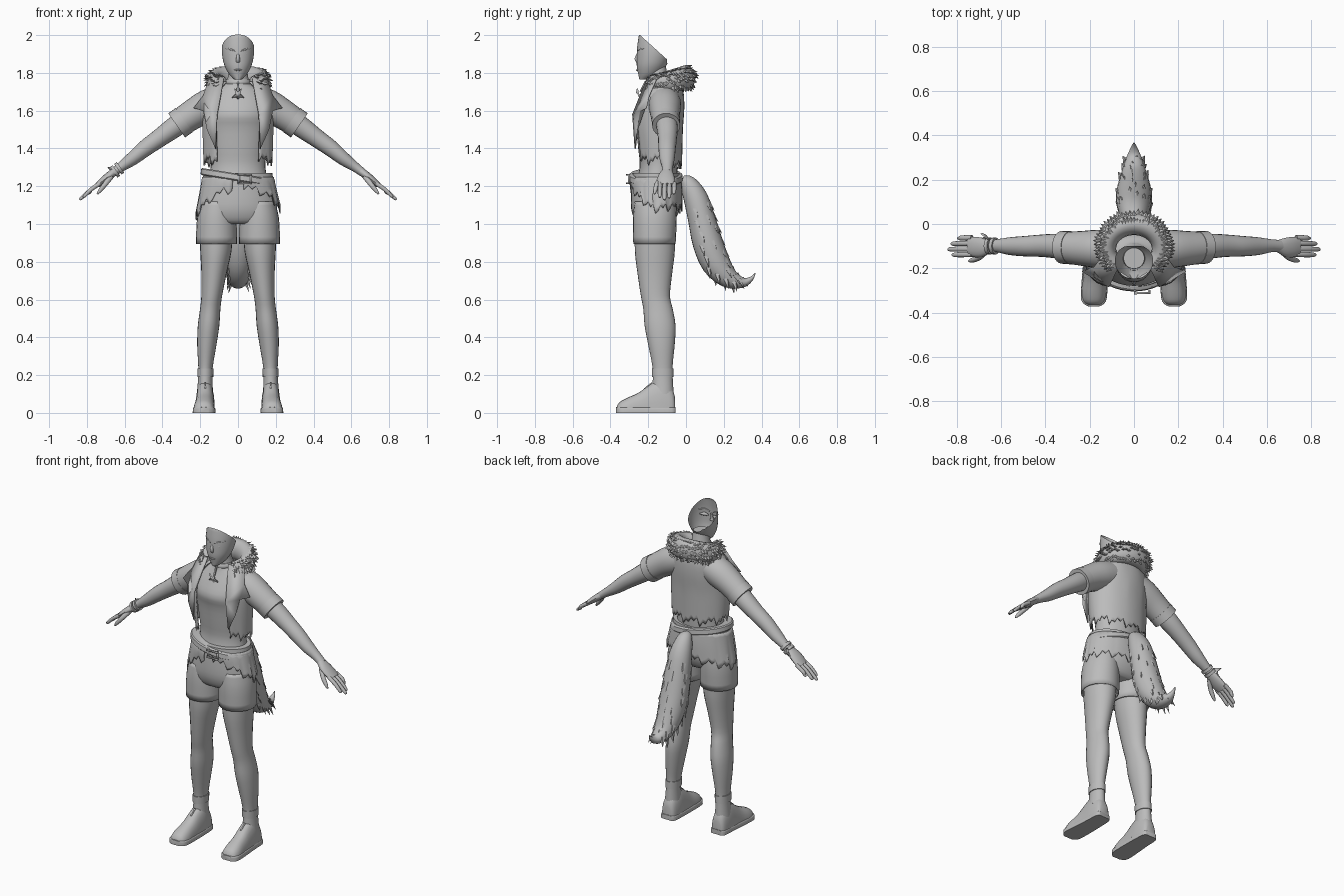
import bpy, bmesh, math, random
from mathutils import Vector

random.seed(4)
X, Y, Z = Vector((1, 0, 0)), Vector((0, 1, 0)), Vector((0, 0, 1))
grey = bpy.data.materials.new("plain_grey")
grey.diffuse_color = (0.5, 0.5, 0.5, 1)


def finish(name, bm, mirror=False, thick=0):
    bmesh.ops.recalc_face_normals(bm, faces=bm.faces)
    me = bpy.data.meshes.new(name)
    bm.to_mesh(me)
    bm.free()
    ob = bpy.data.objects.new(name, me)
    bpy.context.collection.objects.link(ob)
    me.materials.append(grey)
    if thick:
        ob.modifiers.new("thickness", "SOLIDIFY").thickness = thick
    if mirror:
        ob.modifiers.new("mirror", "MIRROR").use_mirror_merge = False
    return ob


def smooth_rows(rows, k):
    """Catmull-Rom interpolation between cross-sections."""
    out = []
    for i in range(len(rows) - 1):
        a, b, c, d = (rows[max(i - 1, 0)], rows[i], rows[i + 1], rows[min(i + 2, len(rows) - 1)])
        for j in range(k):
            t = j / k
            out.append([0.5 * (2 * q + (r - p) * t + (2 * p - 5 * q + 4 * r - s) * t * t
                               + (3 * q - p - 3 * r + s) * t ** 3) for p, q, r, s in zip(a, b, c, d)])
    return out + [list(rows[-1])]


def loft(name, rows, u=X, upright=False, k=3, n=24, arc=None, caps=True, power=2,
         hem=None, floor=False, build=True, **kw):
    """Rows of (x, y, z, half width along u, half width across) joined into a skin."""
    rows = smooth_rows(rows, k)
    bm = bmesh.new()
    pts = [Vector(r[:3]) for r in rows]
    a0, a1 = arc or (0, 360)
    cols = n + 1 if arc else n
    rings = []
    for i, r in enumerate(rows):
        t = Z if upright else (pts[min(i + 1, len(pts) - 1)] - pts[max(i - 1, 0)]).normalized()
        v = t.cross(u).normalized()
        ring = []
        for j in range(cols):
            a = math.radians(a0 + (a1 - a0) * j / n)
            c, s = math.cos(a), math.sin(a)
            p = (pts[i] + u * r[3] * math.copysign(abs(c) ** (2 / power), c)
                 + v * r[4] * math.copysign(abs(s) ** (2 / power), s))
            if hem:
                p.z += hem(a, j) * i / (len(rows) - 1)
            if floor:
                p.z = max(p.z, 0)
            ring.append(bm.verts.new(p))
        rings.append(ring)
    for p, q in zip(rings, rings[1:]):
        for j in range(n):
            m = (j + 1) % cols
            bm.faces.new((p[j], p[m], q[m], q[j]))
    if caps and not arc:
        bm.faces.new(rings[0])
        bm.faces.new(rings[-1])
    return finish(name, bm, **kw) if build else bm


def upright(name, rows, **kw):
    """Rows of (z, x, y, half width, half depth)."""
    return loft(name, [(x, y, z, a, b) for z, x, y, a, b in rows], upright=True, **kw)


def plate(name, pts, thick=0.008, **kw):
    bm = bmesh.new()
    bm.faces.new([bm.verts.new(p) for p in pts])
    return finish(name, bm, thick=thick, **kw)


def tuft(bm, base, direction, r, length):
    """Pointed lock of fur."""
    q = Vector(direction).to_track_quat("Z", "Y")
    ring = [bm.verts.new(Vector(base) + q @ Vector((r * math.cos(a), r * 0.6 * math.sin(a), 0)))
            for a in (0, 1.57, 3.14, 4.71)]
    tip = bm.verts.new(Vector(base) + q @ Vector((0, 0, length)))
    for j in range(4):
        bm.faces.new((ring[j], ring[(j + 1) % 4], tip))


# Torso and neck
upright("torso", [(1.20, 0, -.16, .165, .11), (1.30, 0, -.145, .145, .10), (1.40, 0, -.148, .152, .105),
                  (1.51, 0, -.15, .165, .115), (1.58, 0, -.157, .17, .122), (1.65, 0, -.14, .165, .108),
                  (1.71, 0, -.135, .12, .08), (1.75, 0, -.145, .062, .058), (1.84, 0, -.155, .047, .047)],
        n=32)

# Face shell, open along a slanted cut at the back
bm = upright("face", [(1.765, 0, -.225, .018, .022), (1.79, 0, -.20, .045, .052), (1.83, 0, -.185, .068, .075),
                      (1.87, 0, -.175, .080, .086), (1.92, 0, -.165, .086, .095), (1.97, 0, -.165, .083, .089),
                      (2.01, 0, -.165, .072, .078), (2.05, 0, -.165, .03, .03)], n=32, build=False)
for co, no in (((0, -.243, 2.0), (0, .14, .155)), ((0, -.10, 1.86), (0, 1, .1))):
    bmesh.ops.bisect_plane(bm, geom=bm.verts[:] + bm.edges[:] + bm.faces[:],
                           plane_co=co, plane_no=no, clear_outer=True)
finish("face", bm)
loft("nose", [(0, -.253, 1.905, .006, .006), (0, -.262, 1.875, .010, .011), (0, -.255, 1.858, .012, .008)], n=10)
loft("eye", [(.018, -.248, 1.893, .004, .006), (.038, -.240, 1.898, .011, .010), (.06, -.222, 1.899, .003, .005)],
     u=Z, n=10, mirror=True)
loft("brow", [(.012, -.257, 1.913, .004, .004), (.04, -.248, 1.925, .005, .004), (.068, -.222, 1.928, .002, .003)],
     u=Z, n=8, mirror=True)
loft("mouth", [(-.022, -.246, 1.817, .003, .006), (0, -.258, 1.815, .006, .006), (.022, -.246, 1.817, .003, .006)],
     u=Z, n=8)

# Choker and star pendant
upright("choker", [(1.742, 0, -.15, .066, .062), (1.752, 0, -.15, .068, .064), (1.768, 0, -.15, .06, .058)], n=24)
plate("pendant", [((.033 if j % 2 == 0 else .012) * math.sin(j * math.pi / 5),
                   -.245 + .012 * math.cos(j * math.pi / 5),
                   1.685 - (.042 if j % 2 == 0 else .014) * math.cos(j * math.pi / 5)) for j in range(10)])
loft("pendant_cord", [(0, -.213, 1.755, .006, .006), (0, -.24, 1.70, .007, .006)], n=8)

# Open vest with a ragged hem, lapels and short sleeves
upright("vest", [(1.755, 0, -.115, .10, .085), (1.70, 0, -.125, .172, .112), (1.62, 0, -.143, .188, .134),
                 (1.52, 0, -.15, .188, .134), (1.42, 0, -.147, .186, .128), (1.33, 0, -.143, .182, .122)],
        arc=(-52, 232), n=48, thick=.008,
        hem=lambda a, j: (.0, .03, .012, .035, -.02, .01)[j % 6] - .02 * max(0, math.sin(a)))
plate("lapel", [(.075, -.205, 1.78), (.155, -.16, 1.77), (.185, -.20, 1.68), (.235, -.215, 1.615),
                (.185, -.245, 1.60), (.165, -.262, 1.50), (.12, -.272, 1.40), (.112, -.285, 1.58)], mirror=True)
loft("sleeve", [(.08, -.115, 1.655, .085, .085), (.16, -.112, 1.625, .086, .087), (.24, -.11, 1.58, .078, .079),
                (.32, -.105, 1.525, .070, .073)], u=Y, mirror=True)
loft("sleeve_cuff", [(.285, -.107, 1.55, .075, .078), (.325, -.105, 1.522, .074, .078)], u=Y, k=1, mirror=True)

# Fur collar
collar = []
for i in range(13):
    a = math.radians(-135 + 22.5 * i)
    c = math.cos(a)
    collar.append((.122 * math.sin(a), -.105 + .105 * c, 1.755 + .02 * c, .055 + .012 * c, .042 + .008 * c))
loft("fur_collar", collar, u=Z, n=16)
bm = bmesh.new()
for x, y, z, h, w in smooth_rows(collar, 4):
    out = Vector((x, y + .105, 0)).normalized()
    for e in (-50, 0, 35, 75):
        e = math.radians(e + random.uniform(-15, 15))
        d = out * math.cos(e) + Z * math.sin(e)
        base = Vector((x, y, z)) + out * w * .85 * math.cos(e) + Z * h * .85 * math.sin(e)
        tuft(bm, base, d * .6 + out * .3 - Z * .5, .016, random.uniform(.022, .036))
finish("fur_tufts", bm)

# Arms and hands
loft("arm", [(.24, -.11, 1.58, .058, .058), (.34, -.10, 1.51, .056, .055), (.42, -.098, 1.452, .05, .048),
             (.49, -.10, 1.402, .046, .044), (.56, -.10, 1.345, .040, .036), (.62, -.098, 1.302, .029, .026),
             (.66, -.10, 1.272, .028, .022)], u=Y, n=20, mirror=True)
loft("palm", [(.645, -.10, 1.283, .026, .021), (.68, -.105, 1.257, .042, .021), (.715, -.104, 1.229, .046, .019),
              (.745, -.10, 1.205, .042, .014)], u=Y, n=16, mirror=True)
for i, reach in enumerate((.795, .825, .838, .82)):
    y = -.062 - .025 * i
    loft("finger", [(.73, y, 1.215, .012, .012), (.775, y - .001, 1.185, .012, .011),
                    (reach - .01, y - .002, 1.182 - (reach - .775) * .7, .010, .009),
                    (reach, y - .002, 1.172 - (reach - .775) * .7, .004, .004)], u=Y, n=10, mirror=True)
loft("thumb", [(.67, -.125, 1.255, .016, .016), (.70, -.152, 1.215, .014, .014), (.73, -.163, 1.178, .011, .011),
               (.745, -.167, 1.158, .004, .004)], u=Y, n=10, mirror=True)
# Bracelet on one wrist, with a tied knot
for s in (0, .022):
    loft("bracelet", [(-.622 - s, -.099, 1.30 - s * .75, .038, .034), (-.636 - s, -.099, 1.29 - s * .75, .038, .034)],
         u=Y, k=1, n=16)
plate("bracelet_knot", [(-.65, -.07, 1.30), (-.685, -.04, 1.30), (-.665, -.05, 1.275), (-.68, -.06, 1.255)])

# Shorts
upright("shorts_hips", [(1.27, 0, -.158, .182, .124), (1.17, 0, -.16, .195, .13), (1.08, 0, -.162, .207, .128),
                        (1.02, 0, -.165, .19, .105), (1.0, 0, -.165, .15, .08)], n=32)
upright("shorts_leg", [(1.12, .11, -.163, .085, .108), (1.03, .113, -.165, .104, .116),
                       (.895, .114, -.167, .109, .112)], caps=False, thick=.008, mirror=True)

# Torn waist cloth, belt and buckle
upright("waist_cloth", [(1.25, 0, -.16, .19, .133), (1.16, 0, -.16, .205, .14), (1.05, 0, -.157, .226, .138)],
        arc=(-82, 262), n=60, thick=.006,
        hem=lambda a, j: (.13 * max(0, -math.sin(a)) ** 1.5 + .03 * max(0, math.sin(a))
                          + (0, .025, .008, .03, -.015)[j % 5] + .02 * math.cos(a)))
belt = upright("belt", [(1.228, 0, -.16, .192, .138), (1.234, 0, -.16, .198, .144), (1.260, 0, -.16, .195, .141),
                        (1.266, 0, -.16, .188, .134)], k=1, n=40)
for v in belt.data.vertices:
    v.co.z -= .16 * v.co.x
for x0, x1, z0, z1 in ((0, .075, 1.256, 1.264), (0, .075, 1.212, 1.22), (0, .01, 1.212, 1.264), (.065, .075, 1.212, 1.264)):
    plate("buckle", [(x0, -.308, z0), (x1, -.306, z0), (x1, -.306, z1), (x0, -.308, z1)], thick=.009)

# Legs with ankle bands
upright("leg", [(1.0, .115, -.165, .09, .105), (.86, .117, -.165, .083, .106), (.74, .127, -.165, .067, .092),
                (.62, .139, -.162, .055, .077), (.55, .147, -.148, .054, .078), (.46, .156, -.137, .057, .082),
                (.36, .165, -.13, .051, .070), (.26, .171, -.125, .040, .055), (.20, .173, -.123, .037, .052),
                (.10, .175, -.123, .043, .058)], mirror=True)
upright("ankle_band", [(.235, .172, -.124, .042, .057), (.19, .173, -.123, .042, .057)], k=1, mirror=True)

# Shoes with flat soles
loft("shoe", [(.174, -.058, 0, .032, .08), (.174, -.075, 0, .045, .13), (.174, -.13, 0, .051, .175),
              (.175, -.19, 0, .052, .15), (.177, -.25, 0, .054, .108), (.18, -.31, 0, .057, .08),
              (.181, -.35, 0, .049, .058), (.181, -.366, 0, .03, .035)], floor=True, power=2.4, mirror=True)
loft("sole", [(.174, -.055, 0, .034, .03), (.174, -.075, 0, .049, .03), (.174, -.16, 0, .054, .03),
              (.178, -.27, 0, .059, .03), (.181, -.335, 0, .058, .03), (.181, -.36, 0, .045, .03),
              (.181, -.371, 0, .025, .03)], floor=True, power=8, mirror=True)
plate("shoe_lace", [(.170, -.222, .13), (.178, -.222, .13), (.178, -.183, .162), (.170, -.183, .162)], mirror=True)

# Bushy tail with loose locks
tail = [(0, -.02, 1.235, .025, .022), (0, .01, 1.215, .045, .045), (0, .05, 1.14, .065, .064),
        (0, .082, 1.03, .076, .072), (0, .115, .90, .082, .080), (0, .16, .79, .076, .076),
        (0, .225, .715, .058, .055), (0, .30, .69, .034, .028), (0, .345, .71, .014, .012), (0, .367, .74, .002, .002)]
loft("tail", tail, u=X)
bm = bmesh.new()
for x, y, z, w, h in smooth_rows(tail, 2)[5:14]:
    for a in (-30, 40, 90, 140, 210):
        a = math.radians(a + random.uniform(-20, 20))
        out = Vector((math.cos(a), .85 * math.sin(a), .45 * math.sin(a)))
        tuft(bm, Vector((x, y, z)) + out * w * .88, out * .35 + Vector((0, .3, -1)), .018, .06)
finish("tail_locks", bm)

# Smooth shading with sharp edges kept
bpy.ops.object.select_all(action="SELECT")
bpy.context.view_layer.objects.active = bpy.data.objects["torso"]
bpy.ops.object.shade_smooth_by_angle(angle=math.radians(40))
